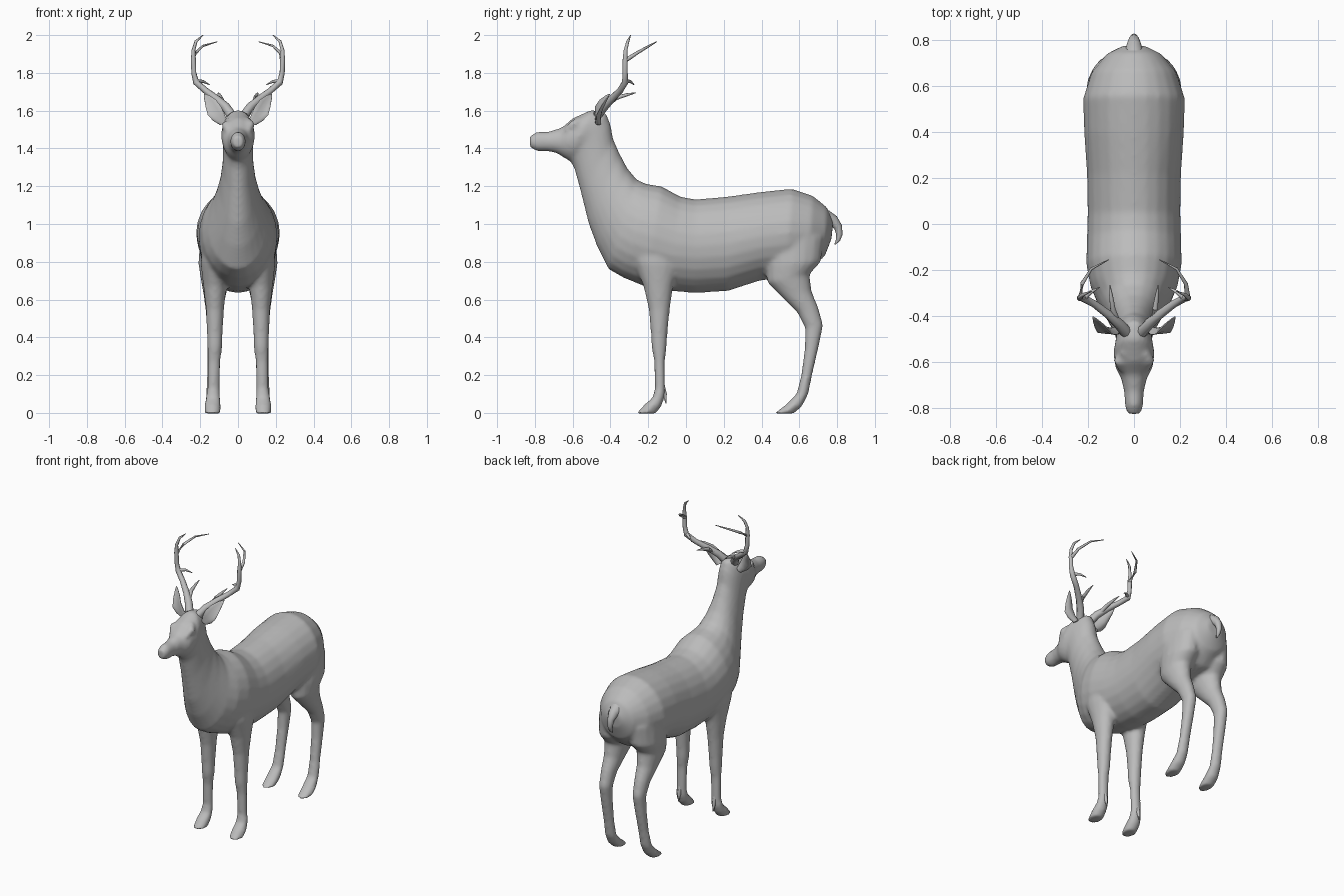
import bpy, bmesh, math
from mathutils import Vector

grey = bpy.data.materials.new("hide_grey")
grey.diffuse_color = (0.5, 0.5, 0.5, 1)


def loft(bm, rings, n=16):
    """Skin closed rings, each a centre, a side vector, an up vector and a bow vector."""
    loops = []
    for c, u, v, bow in rings:
        loop = []
        for i in range(n):
            a = 2 * math.pi * i / n
            p = c + u * math.cos(a) + v * math.sin(a) + bow * math.cos(a) ** 2
            loop.append(bm.verts.new(p))
        loops.append(loop)
    for a, b in zip(loops, loops[1:]):
        for i in range(n):
            j = (i + 1) % n
            bm.faces.new((a[i], a[j], b[j], b[i]))
    bm.faces.new(loops[0][::-1])
    bm.faces.new(loops[-1])


def sections(rows, x_sign=1):
    """Rows of (x, half width, y1, z1, y2, z2): two outline points in side view."""
    out = []
    for x, w, y1, z1, y2, z2 in rows:
        a, b = Vector((x * x_sign, y1, z1)), Vector((x * x_sign, y2, z2))
        out.append(((a + b) / 2, Vector((w, 0, 0)), (a - b) / 2, Vector()))
    return out


def tube(rows, x_sign=1):
    """Rows of (x, y, z, radius) along a path."""
    pts = [Vector((r[0] * x_sign, r[1], r[2])) for r in rows]
    out = []
    for i, p in enumerate(pts):
        d = (pts[min(i + 1, len(pts) - 1)] - pts[max(i - 1, 0)]).normalized()
        u = d.cross(Vector((0.3, 0.8, 0.52))).normalized()
        out.append((p, u * rows[i][3], d.cross(u) * rows[i][3], Vector()))
    return out


def finish(name, bm, smooth_angle=60):
    bmesh.ops.recalc_face_normals(bm, faces=bm.faces)
    me = bpy.data.meshes.new(name)
    bm.to_mesh(me)
    bm.free()
    ob = bpy.data.objects.new(name, me)
    bpy.context.collection.objects.link(ob)
    me.materials.append(grey)
    bpy.ops.object.select_all(action='DESELECT')
    ob.select_set(True)
    bpy.context.view_layer.objects.active = ob
    bpy.ops.object.shade_smooth_by_angle(angle=math.radians(smooth_angle))
    return ob


# Rump, barrel, neck and head as one run of sections
trunk = [
    (0, .05, .78, 1.02, .77, .92), (0, .12, .745, 1.09, .735, .83),
    (0, .185, .67, 1.15, .65, .75), (0, .222, .56, 1.187, .53, .72),
    (0, .217, .40, 1.17, .39, .70), (0, .205, .22, 1.145, .22, .645),
    (0, .202, .05, 1.13, .05, .635), (0, .205, -.03, 1.145, -.08, .645),
    (0, .208, -.13, 1.20, -.22, .67), (0, .19, -.21, 1.212, -.33, .715),
    (0, .16, -.26, 1.235, -.41, .76), (0, .125, -.31, 1.295, -.47, .88),
    (0, .098, -.35, 1.37, -.515, 1.0), (0, .082, -.385, 1.45, -.555, 1.16),
    (0, .08, -.40, 1.53, -.59, 1.29), (0, .08, -.425, 1.59, -.61, 1.33),
    (0, .09, -.50, 1.605, -.62, 1.335), (0, .082, -.60, 1.56, -.645, 1.35),
    (0, .057, -.655, 1.512, -.685, 1.375), (0, .043, -.73, 1.488, -.73, 1.385),
    (0, .04, -.79, 1.488, -.79, 1.385), (0, .03, -.828, 1.465, -.825, 1.405),
]
front_leg = [
    (.11, .075, -.30, .95, -.03, .95), (.118, .08, -.28, .80, -.035, .78),
    (.122, .062, -.225, .67, -.068, .67), (.122, .048, -.198, .55, -.085, .55),
    (.123, .042, -.186, .42, -.098, .42), (.123, .04, -.183, .35, -.102, .35),
    (.127, .034, -.168, .27, -.112, .27), (.13, .033, -.165, .13, -.11, .13),
    (.132, .038, -.178, .08, -.112, .085), (.134, .044, -.22, .045, -.13, .035),
    (.134, .042, -.265, -.004, -.16, -.004),
]
hind_leg = [
    (.11, .09, .42, .95, .73, .93), (.115, .095, .42, .78, .715, .80),
    (.12, .078, .43, .69, .655, .735), (.123, .06, .51, .61, .665, .645),
    (.125, .047, .59, .53, .70, .56), (.125, .04, .63, .45, .727, .465),
    (.127, .037, .628, .34, .703, .35), (.13, .035, .61, .20, .67, .21),
    (.132, .037, .585, .10, .648, .10), (.134, .044, .53, .045, .615, .035),
    (.134, .042, .465, -.004, .57, -.004),
]
# Shallow brow ridges that carry the eyes
brow = [(.045, -.56, 1.55, .02), (.066, -.595, 1.525, .026), (.055, -.64, 1.49, .012)]

bm = bmesh.new()
loft(bm, sections(trunk), 24)
for s in (1, -1):
    loft(bm, sections(front_leg, s))
    loft(bm, sections(hind_leg, s))
    loft(bm, tube(brow, s), 10)
body = finish("body_with_legs", bm)

# Melt the limbs into the trunk
remesh = body.modifiers.new("melt", 'REMESH')
remesh.mode = 'VOXEL'
remesh.voxel_size = 0.011
remesh.use_smooth_shade = True
relax = body.modifiers.new("relax", 'SMOOTH')
relax.factor = 0.5
relax.iterations = 8

# Tail
bm = bmesh.new()
loft(bm, tube([(0, .74, 1.03, .045), (0, .78, 1.015, .032), (0, .805, .985, .022),
               (0, .812, .945, .017), (0, .805, .915, .012), (0, .788, .892, .003)]), 10)
finish("tail", bm)

# Antler beam followed by its tines
antler = [
    [(.035, -.47, 1.575, .026), (.065, -.435, 1.62, .024), (.11, -.395, 1.66, .02),
     (.17, -.35, 1.705, .017), (.222, -.322, 1.75, .017), (.234, -.322, 1.80, .014),
     (.236, -.322, 1.87, .014), (.236, -.32, 1.92, .01), (.222, -.308, 1.967, .008),
     (.185, -.293, 2.0, .002)],
    [(.234, -.322, 1.865, .012), (.226, -.26, 1.905, .009), (.185, -.195, 1.943, .006),
     (.11, -.155, 1.965, .002)],
    [(.222, -.325, 1.755, .013), (.185, -.295, 1.755, .008), (.15, -.275, 1.737, .002)],
    [(.075, -.42, 1.63, .014), (.092, -.37, 1.668, .012), (.1, -.31, 1.685, .008),
     (.105, -.265, 1.695, .002)],
]
# Ear rows: centre, half width, thickness, bow
ear = [(.075, -.465, 1.535, .022, .016, 0), (.105, -.465, 1.565, .036, .014, -.012),
       (.132, -.455, 1.60, .043, .012, -.022), (.15, -.435, 1.64, .034, .01, -.018),
       (.168, -.415, 1.672, .017, .006, -.008), (.178, -.405, 1.688, .003, .003, 0)]
dew_claw = [(.13, -.125, .15, .012), (.13, -.113, .10, .012), (.13, -.105, .05, .003)]

for side, s in (("left", 1), ("right", -1)):
    bm = bmesh.new()
    for branch in antler:
        loft(bm, tube(branch, s), 8)
    finish(side + "_antler", bm)

    bm = bmesh.new()
    rings = []
    for x, y, z, w, t, bow in ear:
        rings.append((Vector((x * s, y, z)), Vector((.8 * s, .1, -.55)) * w,
                      Vector((0, t, 0)), Vector((.3 * s, 1, 0)) * bow))
    loft(bm, rings, 12)
    finish(side + "_ear", bm)

    bm = bmesh.new()
    loft(bm, tube(dew_claw, s), 8)
    finish(side + "_dew_claw", bm)
